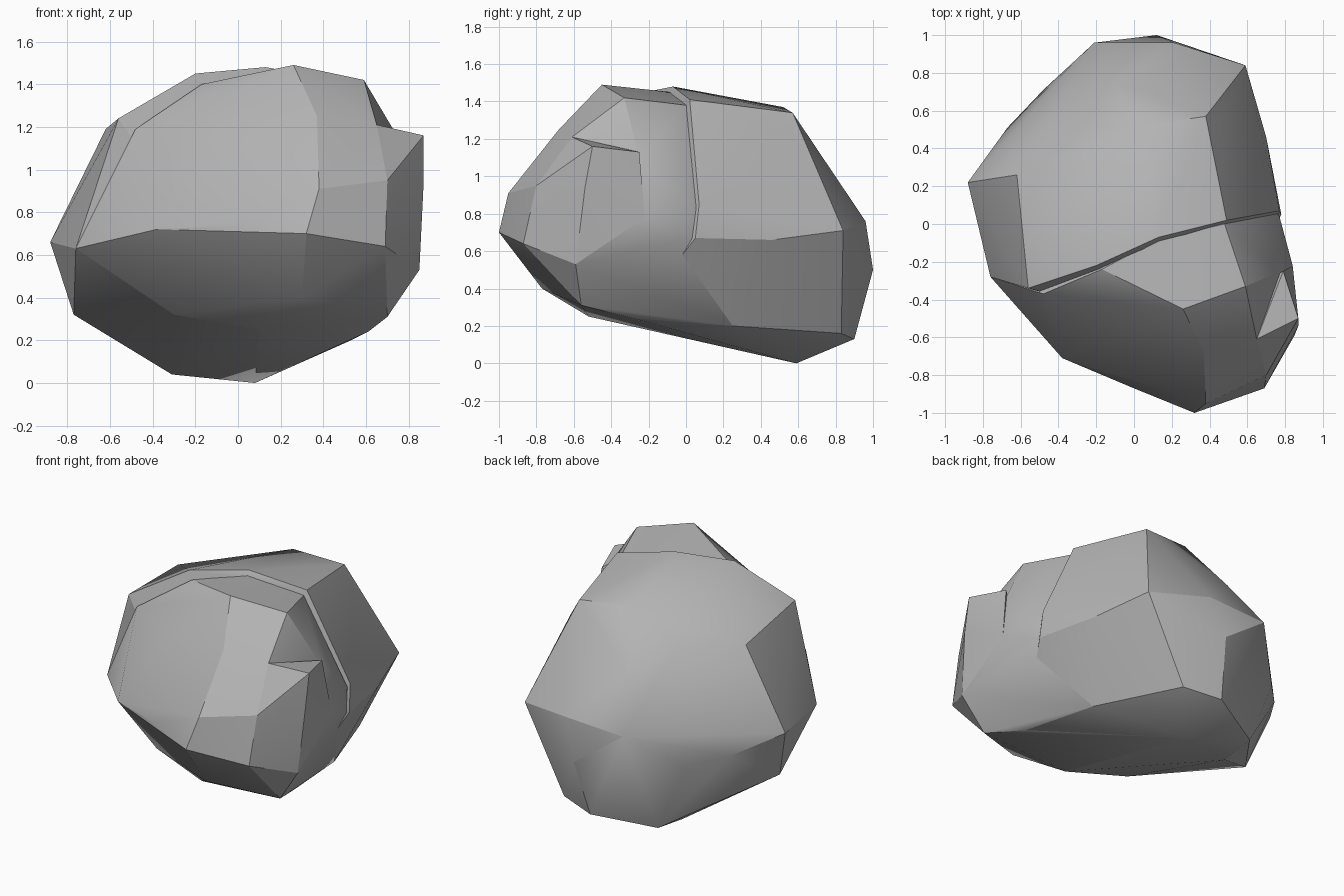
import bpy
import bmesh
import math
from mathutils import Vector

default_cube = bpy.data.objects.get("Cube")
if default_cube:
    bpy.data.objects.remove(default_cube, do_unlink=True)

# One plain stone colour
stone = bpy.data.materials.new("grey_stone")
stone.use_nodes = True
stone_colour = (0.45, 0.45, 0.45, 1)
stone.diffuse_color = stone_colour
stone.node_tree.nodes["Principled BSDF"].inputs["Base Color"].default_value = stone_colour


def chiselled_block(name, corners, smooth_angle=25):
    """Wrap a tight faceted skin around the given corners."""
    mesh = bpy.data.meshes.new(name)
    bm = bmesh.new()
    for corner in corners:
        bm.verts.new(Vector(corner))
    result = bmesh.ops.convex_hull(bm, input=bm.verts[:])
    unused = {item for item in result["geom_interior"] + result["geom_unused"]
              if isinstance(item, bmesh.types.BMVert)}
    bmesh.ops.delete(bm, geom=list(unused), context="VERTS")
    bmesh.ops.dissolve_limit(bm, angle_limit=math.radians(2),
                             verts=bm.verts[:], edges=bm.edges[:])
    bmesh.ops.recalc_face_normals(bm, faces=bm.faces[:])
    bm.to_mesh(mesh)
    bm.free()
    mesh.materials.append(stone)
    block = bpy.data.objects.new(name, mesh)
    bpy.context.scene.collection.objects.link(block)
    bpy.ops.object.select_all(action="DESELECT")
    block.select_set(True)
    bpy.context.view_layer.objects.active = block
    bpy.ops.object.shade_smooth_by_angle(angle=math.radians(smooth_angle))
    return block


# Tapered underside shared by both halves of the boulder
underside = [
    (0.08, 0.59, 0), (-0.31, 0.48, 0.04), (-0.3, 0.72, 0.07),
    (-0.51, 0.3, 0.18), (-0.77, 0.12, 0.32), (-0.3, -0.42, 0.32),
    (0.1, -0.52, 0.25), (0.61, -0.28, 0.24), (0.53, 0.25, 0.2),
    (0.31, 0.83, 0.16), (0.07, 0.9, 0.13),
]

# Overhanging brow around the front
front_brow = [
    (-0.76, -0.28, 0.63), (-0.38, -0.71, 0.72), (0, -0.87, 0.74),
    (0.32, -1, 0.7), (0.69, -0.87, 0.64), (0.85, -0.59, 0.53),
    (0.7, -0.56, 0.31), (0.3, -0.77, 0.4),
]

# Widest line around the back
rear_girth = [
    (-0.88, 0.22, 0.66), (-0.67, 0.51, 0.56), (-0.48, 0.71, 0.52),
    (-0.21, 0.96, 0.74), (0.12, 1, 0.5), (0.21, 0.96, 0.76),
    (0.59, 0.84, 0.71), (0.7, 0.46, 0.66), (0.78, 0.05, 0.67),
    (0.77, 0.07, 0.85), (-0.76, -0.28, 0.63),
]

# Raised rear crown, ending in a step along its front edge
rear_crown = [
    (-0.56, -0.34, 1.24), (-0.2, -0.22, 1.45), (0.13, -0.07, 1.48),
    (0.49, 0.02, 1.41), (0.38, 0.36, 1.35), (0.38, 0.57, 1.34),
    (0.04, 0.52, 1.37), (-0.62, 0.26, 1.19), (-0.3, 0.5, 1.2),
    (0.46, 0.55, 1.21), (0.24, 0.79, 0.96), (-0.1, 0.75, 1.05),
]

# Front crown sits slightly lower, with a tilted block at its top
front_crown = [
    (-0.48, -0.37, 1.19), (-0.17, -0.24, 1.4), (0.13, -0.08, 1.45),
    (0.48, 0, 1.38), (0.26, -0.45, 1.49), (0.59, -0.33, 1.42),
    (0.37, -0.68, 1.25), (0.38, -0.95, 0.91), (0.65, -0.61, 1.21),
    (0.7, -0.8, 0.95), (-0.1, -0.58, 1.18), (-0.36, -0.55, 1),
    (0.78, -0.25, 1.1), (0.84, -0.22, 0.78), (0.77, 0.04, 0.84),
    (0.77, 0.03, 0.67),
]

# Small shelf jutting from the front corner
side_ledge = [
    (0.65, -0.61, 1.21), (0.87, -0.5, 1.16), (0.79, -0.25, 1.13),
    (0.87, -0.54, 0.94), (0.85, -0.59, 0.53), (0.84, -0.22, 0.78),
    (0.7, -0.8, 0.95), (0.69, -0.87, 0.64), (0.5, -0.4, 0.8),
]

chiselled_block("rear_boulder", underside + rear_girth + rear_crown)
chiselled_block("front_boulder", underside + front_brow + front_crown)
chiselled_block("side_ledge", side_ledge)
